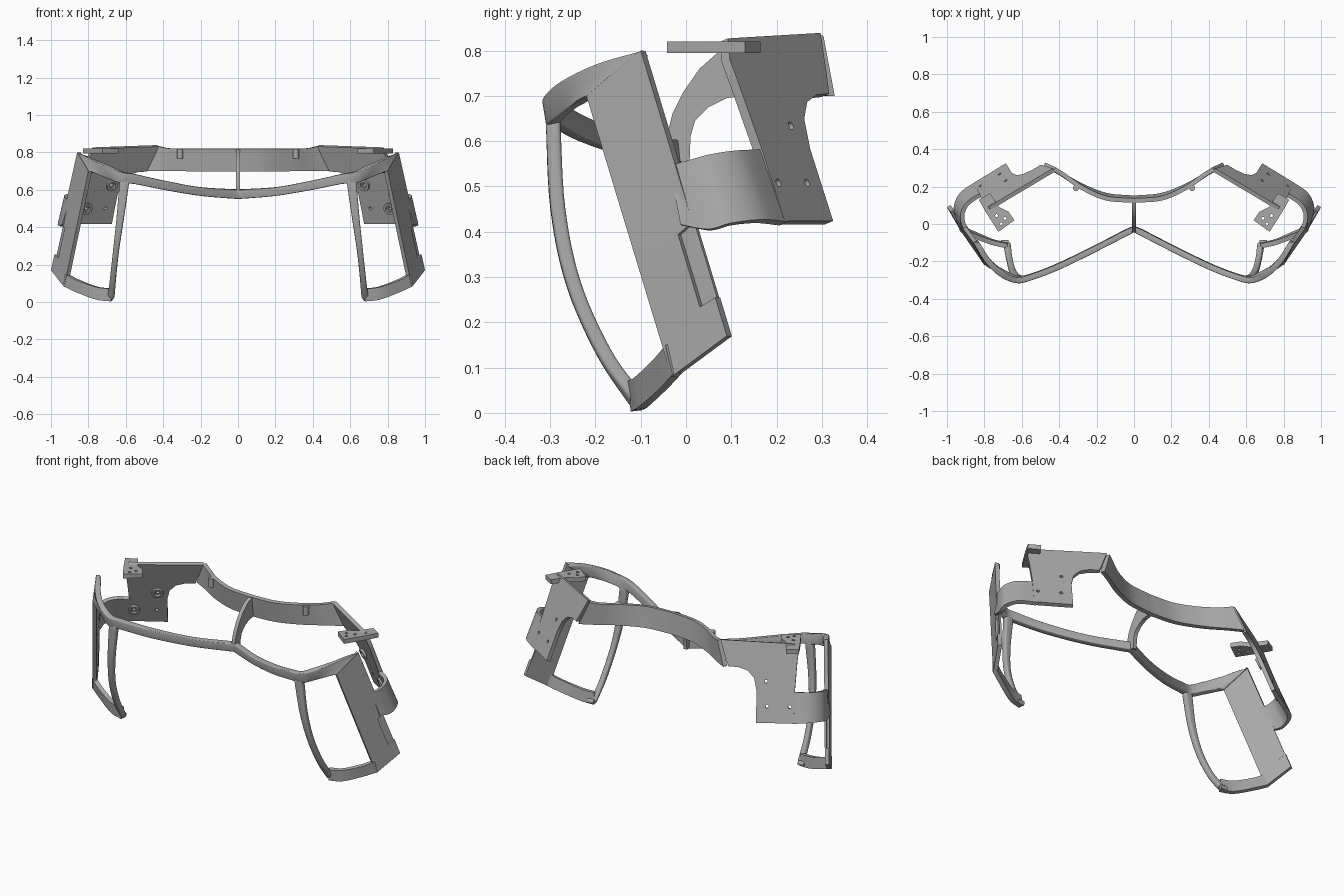
import bpy
from math import sin, cos, pi
from mathutils import Vector, Matrix

if "Cube" in bpy.data.objects:
    bpy.data.objects.remove(bpy.data.objects["Cube"])

grey = bpy.data.materials.new("matte grey")
grey.use_nodes = True
grey.diffuse_color = (0.4, 0.4, 0.4, 1)
grey.node_tree.nodes["Principled BSDF"].inputs["Base Color"].default_value = grey.diffuse_color


def finish(ob, mirror=True, thick=0, offset=-1, bevel=0):
    """Add modifiers, apply them, then shade."""
    if mirror:
        ob.modifiers.new("mirror", "MIRROR").merge_threshold = 0.002
    if thick:
        solid = ob.modifiers.new("solid", "SOLIDIFY")
        solid.thickness, solid.offset = thick, offset
    if bevel:
        mod = ob.modifiers.new("bevel", "BEVEL")
        mod.width, mod.segments = bevel, 3
        mod.angle_limit = 0.9
    bpy.ops.object.select_all(action="DESELECT")
    ob.select_set(True)
    bpy.context.view_layer.objects.active = ob
    bpy.ops.object.convert(target="MESH")
    bpy.ops.object.shade_smooth_by_angle(angle=0.6)
    return ob


def link(name, data):
    ob = bpy.data.objects.new(name, data)
    bpy.context.collection.objects.link(ob)
    data.materials.append(grey)
    return ob


def spline(points, steps):
    """Smooth path through the points."""
    p = [Vector(q) for q in points]
    p = [2 * p[0] - p[1]] + p + [2 * p[-1] - p[-2]]
    out = []
    for i in range(1, len(p) - 2):
        for k in range(steps):
            t = k / steps
            a, b, c, d = p[i - 1:i + 3]
            out.append(b + (c - a) * t / 2 + (a - 2.5 * b + 2 * c - d / 2) * t ** 2
                       + (1.5 * (b - c) + (d - a) / 2) * t ** 3)
    return out + [p[-2]]


def ribbon(name, side_a, side_b, thick, steps=6, **options):
    """Sheet between two edges, thickened."""
    a = spline(side_a, steps) if steps else side_a
    b = spline(side_b, steps) if steps else side_b
    n = len(a)
    faces = [(i, n + i, n + i + 1, i + 1) for i in range(n - 1)]
    mesh = bpy.data.meshes.new(name)
    mesh.from_pydata(a + b, [], faces)
    return finish(link(name, mesh), thick=thick, **options)


def circle(x, y, r):
    return [(x + r * cos(i * pi / 10), y + r * sin(i * pi / 10)) for i in range(20)]


def outline(name, loops, half, origin, u, v, mirror=True):
    """Flat plate with holes, drawn on the plane of u and v."""
    curve = bpy.data.curves.new(name, "CURVE")
    curve.dimensions, curve.fill_mode, curve.extrude = "2D", "BOTH", half
    for loop in loops:
        s = curve.splines.new("POLY")
        s.points.add(len(loop) - 1)
        for pt, (x, y) in zip(s.points, loop):
            pt.co = (x, y, 0, 1)
        s.use_cyclic_u = True
    ob = finish(link(name, curve), mirror=False)
    u = Vector(u).normalized()
    n = u.cross(Vector(v)).normalized()
    v = n.cross(u)
    m = Matrix((u, v, n)).transposed().to_4x4()
    m.translation = origin
    ob.data.transform(m)
    return finish(ob, mirror=mirror)


# Front rim, wrapping round to the side plates
ribbon("front_rim",
       [(0, -.045, .60), (.2, -.148, .613), (.4, -.245, .65), (.55, -.302, .683),
        (.63, -.317, .695), (.72, -.28, .73), (.80, -.2, .77), (.86, -.1, .8)],
       [(0, -.04, .55), (.2, -.143, .567), (.4, -.24, .60), (.55, -.297, .63),
        (.63, -.307, .635), (.70, -.275, .66), (.76, -.245, .685), (.80, -.22, .70)],
       .032, bevel=.011)

# Window post, lower rail and foot
ribbon("window_post",
       [(.632, -.31, .655), (.65, -.298, .45), (.668, -.262, .28), (.685, -.195, .13), (.70, -.12, .03)],
       [(.58, -.31, .65), (.61, -.3, .45), (.636, -.265, .28), (.655, -.195, .12), (.672, -.12, .005)],
       .032, bevel=.009)
ribbon("lower_rail",
       [(.68, -.13, .07), (.76, -.112, .08), (.86, -.075, .115), (.925, -.045, .15)],
       [(.68, -.122, .003), (.76, -.105, .013), (.86, -.062, .05), (.935, -.03, .085)],
       .025)
outline("rail_foot", [circle(0, 0, .014)], .02, (.69, -.1, .022), (0, 1, 0), (0, 0, 1))

# Side plate with a recessed notch in its rear edge
front_top, front_end = Vector((.80, -.22, .70)), Vector((.93, -.032, .08))
rear_top, rear_end = Vector((.86, -.1, .8)), Vector((1.0, .09, .17))
rear, front = [], []
for t, inset in ((0, 0), (.3, 0), (.6, 0), (.605, .045), (.86, .045), (.865, 0), (1, 0)):
    f, r = front_top.lerp(front_end, t), rear_top.lerp(rear_end, t)
    rear.append(r + (f - r).normalized() * inset)
    front.append(f)
ribbon("side_plate", rear, front, .022, steps=0)
inward = Vector((-.012, .004, 0))
ribbon("notch_catch",
       [rear_top.lerp(rear_end, t) + inward for t in (.58, .88)],
       [rear_top.lerp(rear_end, t).lerp(front_top.lerp(front_end, t), .4) + inward for t in (.58, .88)],
       .01, steps=0)

# Arm curving from the side plate to the temple plate
ribbon("side_arm",
       [(.896, -.035, .545), (.917, 0, .555), (.922, .055, .57), (.89, .115, .578), (.81, .168, .579)],
       [(.935, -.01, .415), (.952, .05, .405), (.957, .1, .418), (.925, .165, .425), (.848, .22, .42)],
       .022, offset=-.5)

# Temple plate with screw holes and bosses
corner, along, up = Vector((.68, .316, .42)), (.85, -.52, 0), (-.208, -.282, .936)
holes = [(.05, .224), (.18, .09), (.058, .09)]
shape = [(0, 0), (.205, 0), (.205, .17), (.215, .33), (.22, .38), (.2, .43), (-.2, .443),
         (-.175, .36), (-.155, .3), (-.1, .297), (-.05, .28), (-.015, .24), (0, .17)]
outline("temple_plate", [shape] + [circle(x, y, .009) for x, y in holes], .011, corner, along, up)
inside = Vector(along).cross(Vector(up)).normalized() * .015
for x, y in holes[:2]:
    outline("screw_boss", [circle(x, y, .032), circle(x, y, .018)], .009, corner + inside, along, up)

# Rear band with its two pegs
ribbon("rear_band",
       [(0, .125, .82), (.15, .138, .82), (.28, .195, .82), (.37, .258, .822), (.425, .293, .833)],
       [(0, .14, .70), (.15, .155, .70), (.29, .21, .70), (.40, .275, .70), (.48, .318, .70)],
       .024, offset=0)
outline("band_peg", [circle(0, 0, .016)], .025, (.31, .193, .793), (1, 0, 0), (0, 1, 0))

# Bridge joining front rim to rear band
outline("centre_bridge",
        [[(-.04, .555), (-.045, .6), (-.03, .66), (-.005, .71), (.03, .76), (.075, .8), (.13, .82),
          (.13, .70), (.09, .695), (.05, .675), (.02, .645), (.01, .61), (.008, .555)]],
        .011, (0, 0, 0), (0, 1, 0), (0, 0, 1), mirror=False)

# Flat bracket on top of each temple plate
outline("top_bracket",
        [[(.725, -.042), (.64, .02), (.67, .065), (.72, .09), (.77, .165), (.83, .13), (.79, .06)],
         circle(.71, .0, .008), circle(.69, .03, .008), circle(.735, .045, .008)],
        .013, (0, 0, .807), (1, 0, 0), (0, 1, 0))
